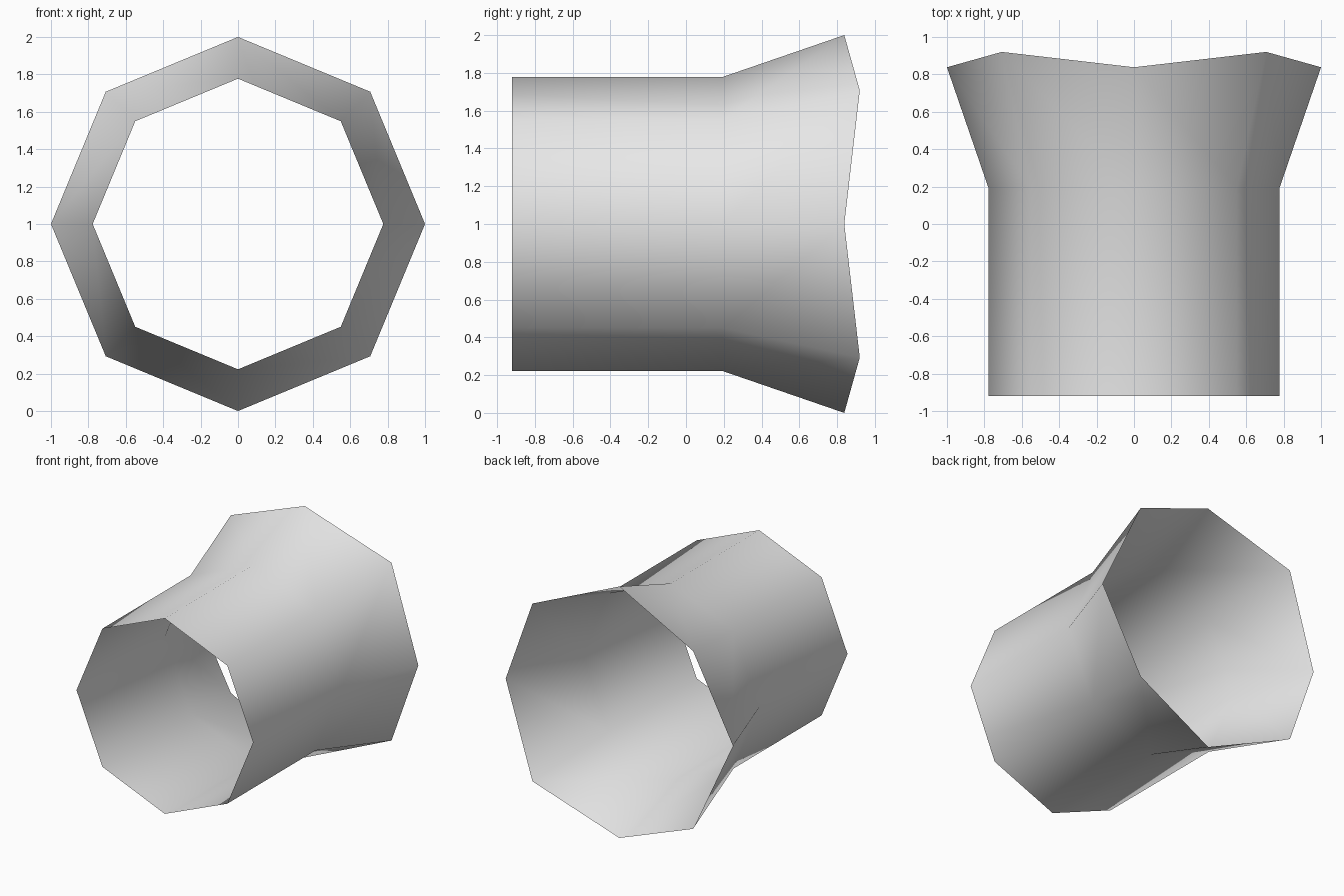
import bpy
import bmesh
from math import sin, cos, pi

cube = bpy.data.objects.get("Cube")
if cube:
    bpy.data.objects.remove(cube, do_unlink=True)

# Single light grey material
grey = bpy.data.materials.new("light_grey")
grey.use_nodes = True
colour = (0.8, 0.8, 0.8, 1)
grey.diffuse_color = colour
grey.node_tree.nodes["Principled BSDF"].inputs["Base Color"].default_value = colour

SIDES = 8
bm = bmesh.new()


def ring(radius, y, wave=0.0):
    """Octagonal ring around the y axis; odd corners are pushed back by wave."""
    verts = []
    for i in range(SIDES):
        a = 2 * pi * i / SIDES
        verts.append(bm.verts.new((radius * cos(a), y + wave * (i % 2),
                                   1 + radius * sin(a))))
    return verts


# Open tube: straight barrel, then a flared mouth with a wavy rim
rings = [ring(0.777, -0.92), ring(0.777, 0.19), ring(1.0, 0.838, 0.082)]
for near, far in zip(rings, rings[1:]):
    for i in range(SIDES):
        j = (i + 1) % SIDES
        bm.faces.new((near[i], near[j], far[j], far[i]))

bmesh.ops.recalc_face_normals(bm, faces=bm.faces)
for face in bm.faces:
    face.smooth = True

mesh = bpy.data.meshes.new("flared_tube")
bm.to_mesh(mesh)
bm.free()
mesh.materials.append(grey)
tube = bpy.data.objects.new("flared_tube", mesh)
bpy.context.collection.objects.link(tube)
